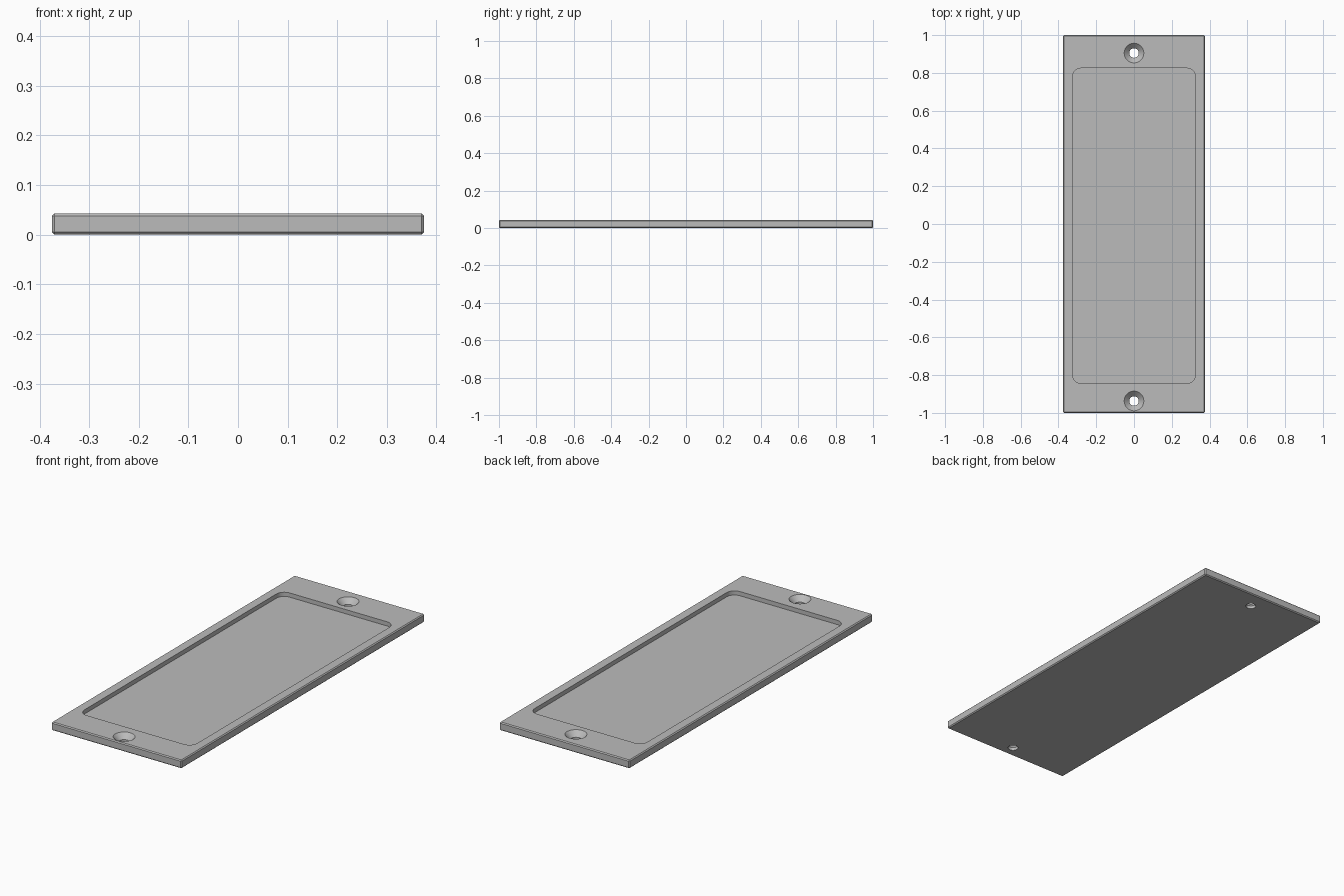
import bpy, bmesh, math
from mathutils import Matrix

if "Cube" in bpy.data.objects:
    bpy.data.objects.remove(bpy.data.objects["Cube"])

TOP = 0.043
grey = bpy.data.materials.new("plain grey")
grey.diffuse_color = (0.5, 0.5, 0.5, 1)
grey.use_nodes = True
grey.node_tree.nodes["Principled BSDF"].inputs["Base Color"].default_value = grey.diffuse_color


def make_object(name, bm):
    bmesh.ops.recalc_face_normals(bm, faces=bm.faces[:])
    mesh = bpy.data.meshes.new(name)
    bm.to_mesh(mesh)
    bm.free()
    mesh.materials.append(grey)
    ob = bpy.data.objects.new(name, mesh)
    bpy.context.collection.objects.link(ob)
    return ob


def box(name, x, y, z, bevel, segments, only_vertical):
    bm = bmesh.new()
    size = [b - a for a, b in (x, y, z)]
    mid = [(a + b) / 2 for a, b in (x, y, z)]
    bmesh.ops.create_cube(bm, size=1, matrix=Matrix.Translation(mid) @ Matrix.Diagonal((*size, 1)))
    edges = [e for e in bm.edges if not only_vertical
             or abs(e.verts[0].co.z - e.verts[1].co.z) > 1e-4]
    bmesh.ops.bevel(bm, geom=edges, offset=bevel, segments=segments,
                    profile=0.5, affect='EDGES')
    return make_object(name, bm)


def turned(name, y, profile, sides=48):
    bm = bmesh.new()
    rings = [[bm.verts.new((r * math.cos(2 * math.pi * i / sides),
                            y + r * math.sin(2 * math.pi * i / sides), z))
              for i in range(sides)] for r, z in profile]
    for a, b in zip(rings, rings[1:]):
        for i in range(sides):
            j = (i + 1) % sides
            bm.faces.new((a[i], a[j], b[j], b[i]))
    bm.faces.new(rings[0])
    bm.faces.new(rings[-1])
    return make_object(name, bm)


# Plate with a fine chamfer on every edge
plate = box("plate", (-0.375, 0.375), (-1, 1), (0, TOP), 0.005, 1, False)

# Shallow rounded pocket and two countersunk screw holes
hole = [(0.025, -0.02), (0.025, TOP - 0.027), (0.052, TOP), (0.052, TOP + 0.03)]
cutters = [box("pocket_cutter", (-0.325, 0.325), (-0.844, 0.825),
               (TOP - 0.022, TOP + 0.05), 0.045, 8, True),
           turned("back_hole_cutter", 0.905, hole),
           turned("front_hole_cutter", -0.937, hole)]

bpy.context.view_layer.objects.active = plate
for cutter in cutters:
    cutter.hide_render = True
    mod = plate.modifiers.new("cut", 'BOOLEAN')
    mod.operation = 'DIFFERENCE'
    mod.solver = 'EXACT'
    mod.object = cutter
    bpy.ops.object.modifier_apply(modifier=mod.name)
    bpy.data.objects.remove(cutter)

plate.select_set(True)
bpy.ops.object.shade_smooth_by_angle(angle=math.radians(30))
